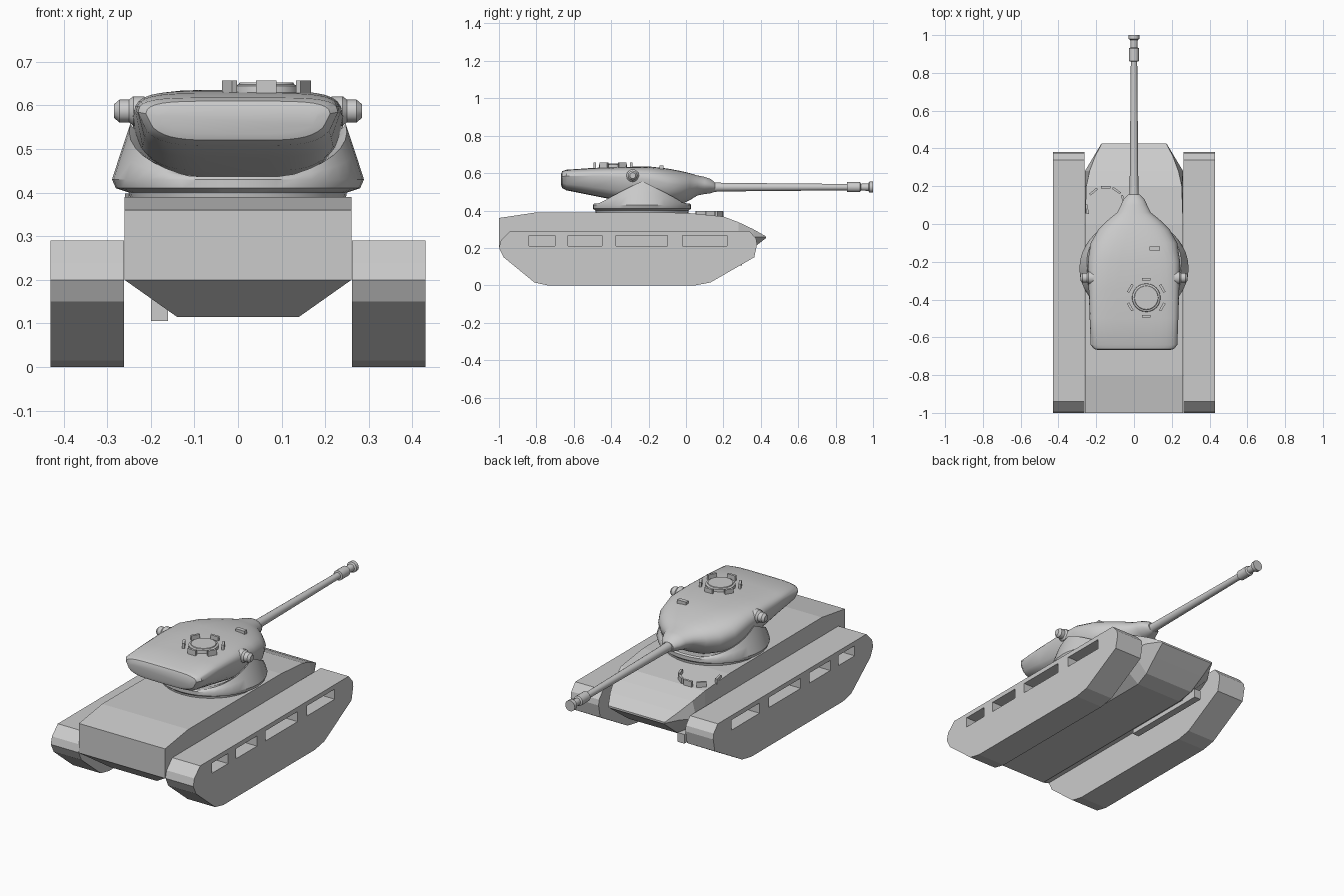
import bpy, bmesh, math
from mathutils import Matrix, Vector

if "Cube" in bpy.data.objects:
    bpy.data.objects.remove(bpy.data.objects["Cube"])

def make(name, bm, smooth=None):
    bmesh.ops.recalc_face_normals(bm, faces=bm.faces)
    me = bpy.data.meshes.new(name)
    bm.to_mesh(me)
    bm.free()
    ob = bpy.data.objects.new(name, me)
    bpy.context.collection.objects.link(ob)
    if smooth:
        bpy.ops.object.select_all(action='DESELECT')
        bpy.context.view_layer.objects.active = ob
        ob.select_set(True)
        bpy.ops.object.shade_smooth_by_angle(angle=math.radians(smooth))
    return ob

def loft(name, rings, smooth=None):
    """Bridge equal-length closed rings and cap both ends."""
    bm = bmesh.new()
    vs = [[bm.verts.new(p) for p in r] for r in rings]
    n = len(vs[0])
    for a, b in zip(vs, vs[1:]):
        for i in range(n):
            j = (i + 1) % n
            bm.faces.new((a[i], a[j], b[j], b[i]))
    bm.faces.new(vs[0])
    bm.faces.new(vs[-1])
    bmesh.ops.remove_doubles(bm, verts=bm.verts, dist=1e-5)
    return make(name, bm, smooth)

def lathe(name, prof, center, axis, sides=16, smooth=35):
    """Turn (distance, radius) pairs around an axis direction."""
    q = Vector((0, 0, 1)).rotation_difference(Vector(axis))
    c = Vector(center)
    rings = []
    for d, r in prof:
        rings.append([c + q @ Vector((r * math.cos(t), r * math.sin(t), d))
                      for t in (2 * math.pi * i / sides for i in range(sides))])
    return loft(name, rings, smooth)

def box(name, center, size, turn=0.0):
    bm = bmesh.new()
    m = Matrix.Translation(center) @ Matrix.Rotation(turn, 4, 'Z') @ Matrix.Diagonal((*size, 1))
    bmesh.ops.create_cube(bm, size=1, matrix=m)
    return make(name, bm)

def mirror(ob):
    ob.modifiers.new("mirror", 'MIRROR')

# Tracks: side profile extruded in x, with window recesses
side = [(-1, .20), (-.99, .24), (-.94, .29), (.34, .29), (.375, .25), (.38, .22), (.365, .15),
        (.13, .015), (.05, 0), (-.74, 0), (-.81, .015), (-.975, .15)]
track = loft("track_skirt", [[(x, y, z) for y, z in side] for x in (.262, .43)])
cut_bm = bmesh.new()
for y0, y1 in ((-.84, -.70), (-.63, -.45), (-.375, -.10), (-.02, .22)):
    m = Matrix.Translation((.43, (y0 + y1) / 2, .238)) @ Matrix.Diagonal((.16, y1 - y0, .055, 1))
    bmesh.ops.create_cube(cut_bm, size=1, matrix=m)
cutter = make("window_cutter", cut_bm)
mod = track.modifiers.new("windows", 'BOOLEAN')
mod.operation = 'DIFFERENCE'
mod.solver = 'EXACT'
mod.object = cutter
cutter.hide_render = True
bpy.context.view_layer.objects.active = track
bpy.ops.object.modifier_apply(modifier="windows")
bpy.data.objects.remove(cutter)
mirror(track)

# Hull: sections (y, top half width, top z, side half width, side z, belly half width, belly z)
sections = [(-1, .26, .36, .26, .20, .259, .199), (-.9, .26, .375, .26, .20, .14, .115),
            (-.8, .26, .39, .26, .20, .14, .115), (0, .26, .388, .26, .20, .14, .115),
            (.2, .253, .368, .26, .20, .14, .115), (.28, .235, .338, .26, .25, .15, .14),
            (.36, .205, .30, .212, .26, .16, .20), (.427, .17, .262, .172, .257, .165, .252)]
loft("hull", [[(-wt, y, zt), (wt, y, zt), (ws, y, zs), (wb, y, zb), (-wb, y, zb), (-ws, y, zs)]
              for y, wt, zt, ws, zs, wb, zb in sections])
box("belly_rail", (-.18, .05, .13), (.04, .5, .05))

# Driver hatch periscopes
for a in (20, 55, 90, 130, 190):
    t = math.radians(a)
    box("driver_periscope", (-.15 + .1 * math.cos(t), .095 + .1 * math.sin(t), .383),
        (.012, .05, .03), t)

# Turret ring
lathe("turret_ring", [(.375, .245), (.402, .25), (.405, .24)], (0, -.235, 0), (0, 0, 1), 32)

# Cradle: round bowl whose sides rise into trunnion cheeks
def cradle_ring(rx, ry, z, lift=0.0, n=40):
    ring = []
    for i in range(n):
        t = 2 * math.pi * i / n
        rise = max(0, 1 - abs(math.sin(t)) / .92) ** .9
        k = 1 - .13 * rise * lift / .12
        ring.append((rx * k * math.cos(t), -.235 + ry * math.sin(t), z + lift * rise))
    return ring

loft("turret_cradle", [cradle_ring(.25, .25, .40), cradle_ring(.28, .262, .41),
                       cradle_ring(.289, .262, .43), cradle_ring(.286, .255, .437, .06),
                       cradle_ring(.284, .245, .437, .12), cradle_ring(.25, .22, .43, .10),
                       cradle_ring(.14, .18, .42)], 35)

# Turret shell: (y, half width, bottom z, top z, squareness)
shell = [(-.668, .185, .535, .595, 4), (-.662, .212, .52, .61, 4.5), (-.64, .23, .508, .618, 5),
         (-.5, .235, .48, .628, 5), (-.35, .24, .45, .633, 5), (-.2, .245, .43, .636, 4),
         (-.1, .23, .42, .625, 3), (-.03, .19, .43, .612, 2.6), (.02, .14, .455, .6, 2.4),
         (.06, .09, .48, .588, 2.2), (.1, .07, .488, .58, 2.2), (.13, .056, .492, .57, 2),
         (.155, .032, .5, .55, 2)]
rings = []
for y, w, z0, z1, e in shell:
    ring = []
    for i in range(32):
        t = 2 * math.pi * (i + .5) / 32
        c, s = math.cos(t), math.sin(t)
        px = math.copysign(abs(c) ** (2 / e), c)
        pz = math.copysign(abs(s) ** (2 / e), s)
        if pz < 0:
            px *= 1 + .22 * pz      # belly narrows
        ring.append((w * px, y, (z0 + z1) / 2 + (z1 - z0) / 2 * pz))
    rings.append(ring)
loft("turret_shell", rings, 30)

# Gun barrel with muzzle brake
lathe("gun_barrel", [(.13, .026), (.2, .023), (.86, .017), (.862, .027), (.93, .027), (.935, .018),
                     (.975, .02), (.98, .029), (1, .029)], (0, 0, .525), (0, 1, 0), 16)

# Trunnion-side housings
knob = lathe("side_housing", [(.215, .034), (.24, .034), (.25, .026), (.272, .026), (.284, .016)],
             (0, -.285, .587), (1, 0, 0), 12)
mirror(knob)

# Cupola with six periscopes, and roof sight
lathe("cupola", [(.625, .076), (.645, .074), (.648, .064), (.652, .062)], (.065, -.39, 0), (0, 0, 1), 24)
for i in range(6):
    t = math.radians(30 + 60 * i)
    box("cupola_periscope", (.065 + .098 * math.cos(t), -.39 + .098 * math.sin(t), .64),
        (.013, .047, .034), t)
box("roof_sight", (.11, -.13, .63), (.055, .022, .022))
